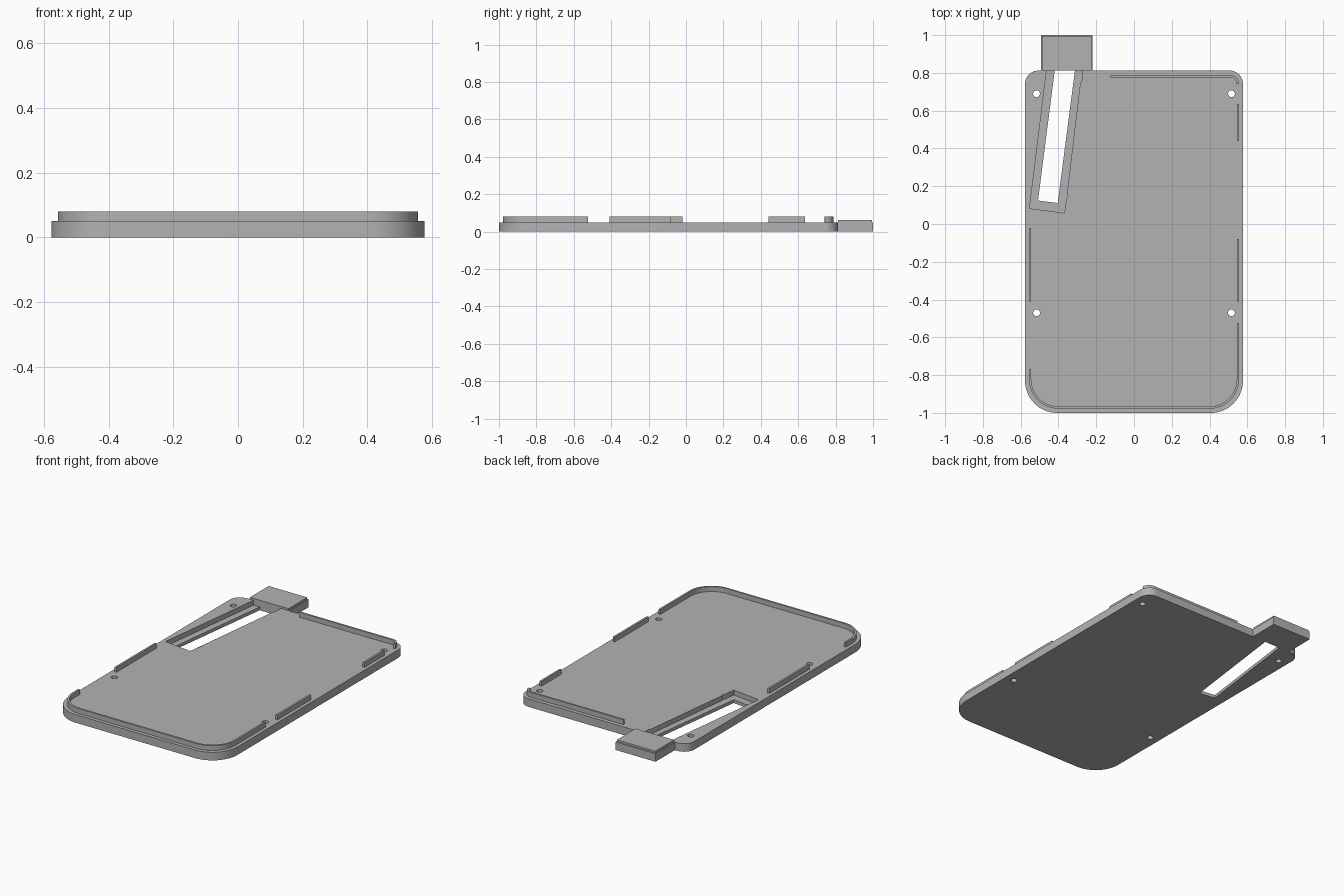
import bpy, bmesh, math
from mathutils import Vector

default = bpy.data.objects.get("Cube")
if default:
    bpy.data.objects.remove(default, do_unlink=True)

GREY = (0.45, 0.45, 0.45, 1)
grey = bpy.data.materials.new("plain grey")
grey.use_nodes = True
grey.diffuse_color = GREY
grey.node_tree.nodes["Principled BSDF"].inputs["Base Color"].default_value = GREY

W, FRONT, BACK = 0.577, -1.0, 0.812      # plate half width and ends
DECK, RIM_TOP = 0.05, 0.08               # plate and lip heights


def prism(name, outline, z0, z1):
    """Extrude a flat outline from z0 to z1."""
    bm = bmesh.new()
    face = bm.faces.new([bm.verts.new((x, y, z0)) for x, y in outline])
    up = bmesh.ops.extrude_face_region(bm, geom=[face])["geom"]
    bmesh.ops.translate(bm, vec=(0, 0, z1 - z0),
                        verts=[v for v in up if isinstance(v, bmesh.types.BMVert)])
    bmesh.ops.recalc_face_normals(bm, faces=bm.faces)
    mesh = bpy.data.meshes.new(name)
    bm.to_mesh(mesh)
    bm.free()
    mesh.materials.append(grey)
    obj = bpy.data.objects.new(name, mesh)
    bpy.context.collection.objects.link(obj)
    return obj


def smooth(obj):
    bpy.ops.object.select_all(action="DESELECT")
    obj.select_set(True)
    bpy.context.view_layer.objects.active = obj
    bpy.ops.object.shade_smooth_by_angle(angle=math.radians(30))


def arc(cx, cy, r, start, end, steps=16):
    angles = [math.radians(start + (end - start) * i / steps) for i in range(steps + 1)]
    return [(cx + r * math.cos(a), cy + r * math.sin(a)) for a in angles]


def strip(path, width):
    """Closed outline of a band of even width along an open path."""
    pts = [Vector(p) for p in path]
    left, right = [], []
    for i, p in enumerate(pts):
        d = (pts[min(i + 1, len(pts) - 1)] - pts[max(i - 1, 0)]).normalized()
        n = Vector((-d.y, d.x)) * width / 2
        left.append(tuple(p + n))
        right.append(tuple(p - n))
    return left + right[::-1]


def cut(target, cutter):
    """Subtract a helper solid and discard it."""
    cutter.hide_render = True
    mod = target.modifiers.new("cut", "BOOLEAN")
    mod.operation, mod.solver, mod.object = "DIFFERENCE", "EXACT", cutter
    bpy.ops.object.select_all(action="DESELECT")
    bpy.context.view_layer.objects.active = target
    target.select_set(True)
    bpy.ops.object.modifier_apply(modifier=mod.name)
    bpy.data.objects.remove(cutter, do_unlink=True)


# Base plate: wide corners in front, tight corners at the back
RF, RB = 0.17, 0.07
outline = (arc(-W + RF, FRONT + RF, RF, 180, 270) + arc(W - RF, FRONT + RF, RF, 270, 360)
           + arc(W - RB, BACK - RB, RB, 0, 90) + arc(-W + RB, BACK - RB, RB, 90, 180))
plate = prism("base_plate", outline, 0, DECK)

# Slanted recess with small side notches, then the slot through its floor
recess = [(-0.458, 0.85), (-0.553, 0.083), (-0.368, 0.058), (-0.359, 0.13),
          (-0.35, 0.145), (-0.355, 0.16), (-0.285, 0.745), (-0.276, 0.76),
          (-0.276, 0.85)]
slot = [(-0.415, 0.85), (-0.508, 0.124), (-0.404, 0.111), (-0.308, 0.85)]
cut(plate, prism("recess_cutter", recess, 0.02, 0.1))
cut(plate, prism("slot_cutter", slot, -0.1, 0.1))

# Four screw holes
for x in (-0.516, 0.516):
    for y in (-0.47, 0.69):
        cut(plate, prism("hole_cutter", arc(x, y, 0.018, 0, 345, 23), -0.1, 0.1))
smooth(plate)

# Raised lip, in separate runs just inside the plate edge
E, T = 0.55, 0.012
RL = 0.15
lip_front = -0.972
runs = {
    "front_lip": [(E, -0.525)] + arc(E - RL, lip_front + RL, RL, 0, -90)
                 + arc(-E + RL, lip_front + RL, RL, 270, 180) + [(-E, -0.767)],
    "back_lip": [(-0.124, 0.782)] + arc(E - 0.04, 0.742, 0.04, 90, 0, 8),
    "left_back_lip": [(E, 0.44), (E, 0.635)],
    "left_middle_lip": [(E, -0.41), (E, -0.08)],
    "right_middle_lip": [(-E, -0.41), (-E, -0.02)],
}
for name, path in runs.items():
    smooth(prism(name, strip(path, T), DECK, RIM_TOP))


# Tab at the back, with a slightly inset top layer
def rectangle(x0, x1, y0, y1):
    return [(x0, y0), (x1, y0), (x1, y1), (x0, y1)]


prism("back_tab", rectangle(-0.492, -0.219, BACK, 1.0), 0, DECK)
prism("back_tab_top", rectangle(-0.487, -0.224, BACK, 0.995), DECK, 0.062)
